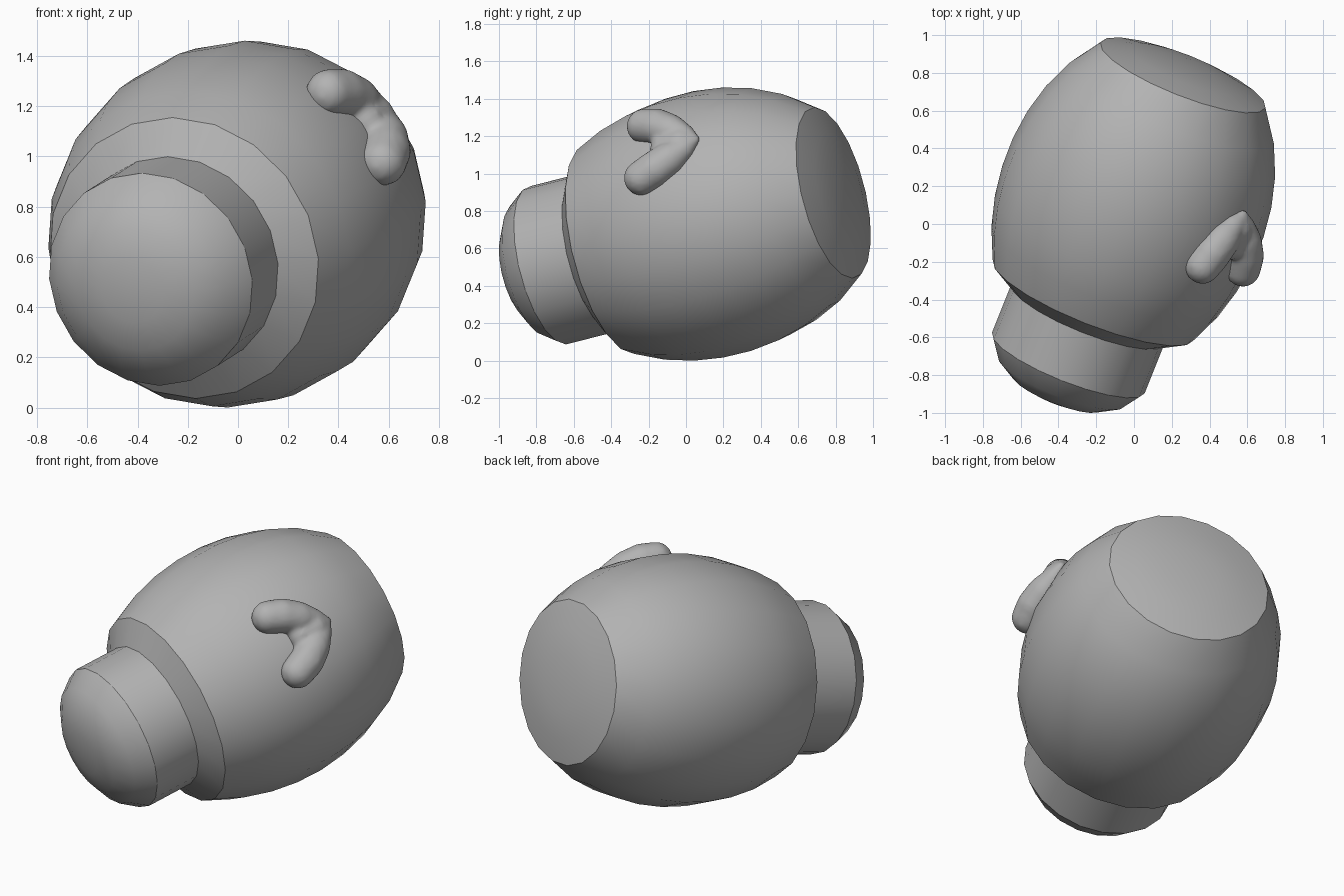
import bpy, bmesh, math
from mathutils import Matrix, Vector

cube = bpy.data.objects.get("Cube")
if cube:
    bpy.data.objects.remove(cube, do_unlink=True)

# One clay grey for every part
grey = bpy.data.materials.new("clay_grey")
grey.use_nodes = True
colour = (0.45, 0.45, 0.45, 1)
grey.diffuse_color = colour
grey.node_tree.nodes["Principled BSDF"].inputs["Base Color"].default_value = colour

# Tilted frame: local z runs from the lid to the base, local x through the heart
axis = Vector((0.36, 0.904, 0.23)).normalized()
out = Vector((0.706, -0.424, 0.568))
out = (out - axis * out.dot(axis)).normalized()
frame = Matrix((out, axis.cross(out), axis)).transposed().to_4x4()
frame.translation = (0, 0.137, 0.732)
SIDES = 20


def add_object(name, bm):
    mesh = bpy.data.meshes.new(name)
    bmesh.ops.recalc_face_normals(bm, faces=bm.faces)
    bm.to_mesh(mesh)
    bm.free()
    mesh.materials.append(grey)
    obj = bpy.data.objects.new(name, mesh)
    bpy.context.collection.objects.link(obj)
    obj.matrix_world = frame
    return obj


def revolve(name, profile):
    """Turn (radius, height) points around the jar axis."""
    bm = bmesh.new()
    verts = [bm.verts.new((r, 0, z)) for r, z in profile]
    edges = [bm.edges.new(pair) for pair in zip(verts, verts[1:])]
    bmesh.ops.spin(bm, geom=verts + edges, cent=(0, 0, 0), axis=(0, 0, 1),
                   angle=math.tau, steps=SIDES, use_merge=True)
    bmesh.ops.remove_doubles(bm, verts=bm.verts, dist=0.0005)
    obj = add_object(name, bm)
    bpy.ops.object.select_all(action="DESELECT")
    bpy.context.view_layer.objects.active = obj
    obj.select_set(True)
    bpy.ops.object.shade_smooth_by_angle(angle=math.radians(30))


# Barrel body: sloped shoulder, bulging wall, slightly domed base
FRONT, BACK, RINGS = -0.595, 0.72, 8
wall = []
for i in range(RINGS + 1):
    z = FRONT + (BACK - FRONT) * i / RINGS
    length = 1.0 if z < 0 else 0.955
    wall.append((0.715 * math.sqrt(1 - (z / length) ** 2), z))
revolve("jar_body", [(0, -0.69), (0.42, -0.69)] + wall
        + [(0.32, 0.757), (0.16, 0.775), (0, 0.78)])

# Lid: straight side with a rounded top
revolve("jar_lid", [(0, -1.178), (0.13, -1.17), (0.25, -1.14), (0.362, -1.07),
                    (0.435, -0.965), (0.435, -0.58), (0, -0.58)])

# Puffy heart: rows of beads fused into one skin
# Stations: position out, across, along the jar, then thickness
arm = [(0.705, 0.175, -0.075, 0.095), (0.71, 0.145, 0, 0.1),
       (0.705, 0.095, 0.08, 0.094), (0.7, 0.045, 0.16, 0.065),
       (0.7, 0, 0.228, 0.028)]
filling = [(0.69, 0, 0.055, 0.085), (0.7, 0, 0.14, 0.08), arm[-1]]
mirrored_arm = [(x, -y, z, r) for x, y, z, r in arm]
STEPS = 6
bm = bmesh.new()
for row in (arm, mirrored_arm, filling):
    for a, b in zip(row, row[1:]):
        for i in range(STEPS + 1):
            x, y, z, r = [p + (q - p) * i / STEPS for p, q in zip(a, b)]
            bmesh.ops.create_uvsphere(bm, u_segments=16, v_segments=10, radius=r,
                                      matrix=Matrix.Translation((x, y, z)))
heart = add_object("heart_ornament", bm)
skin = heart.modifiers.new("fuse", "REMESH")
skin.mode = "VOXEL"
skin.voxel_size = 0.014
skin.use_smooth_shade = True
soften = heart.modifiers.new("soften", "SMOOTH")
soften.factor = 0.5
soften.iterations = 5
